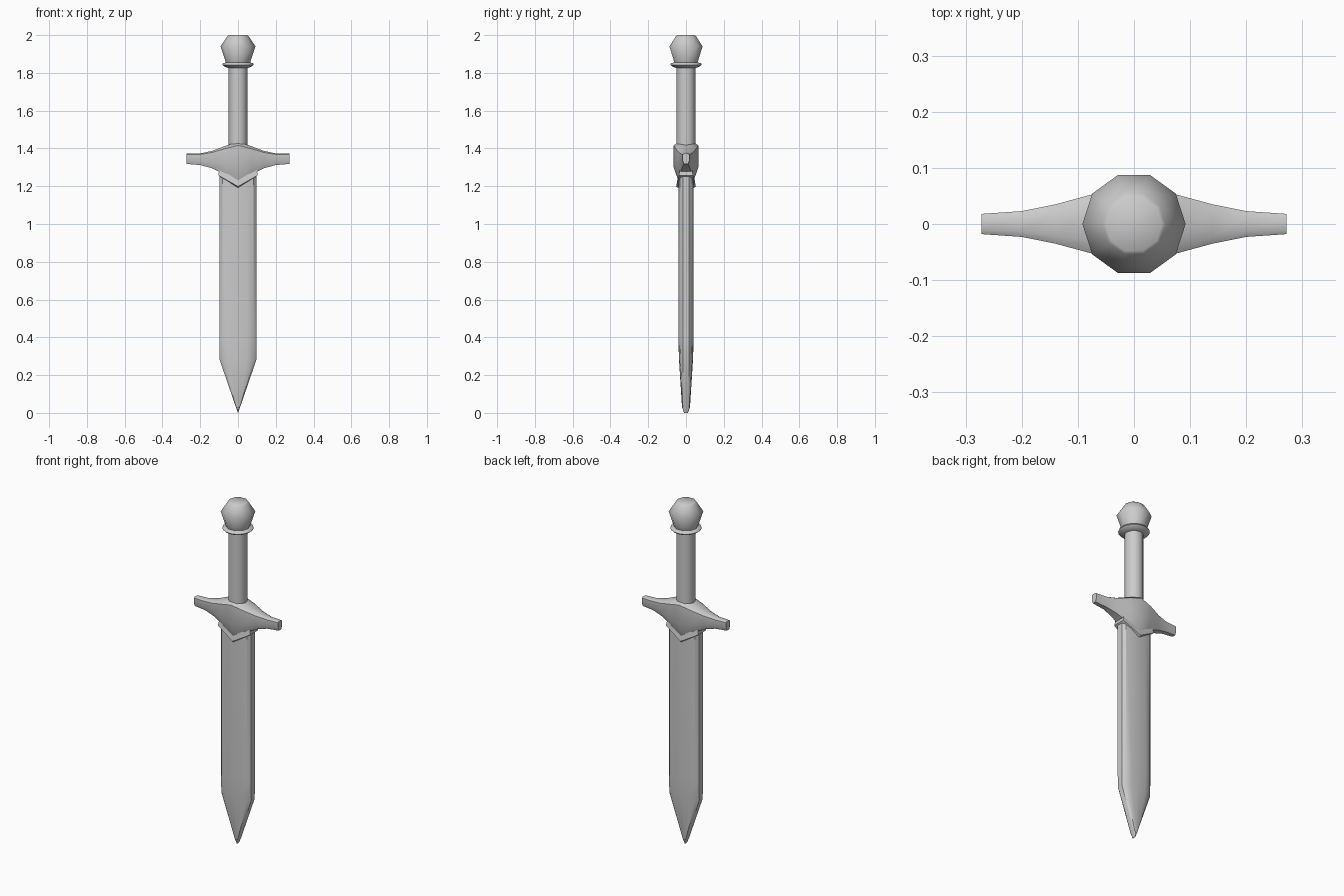
import bpy, bmesh, math

if "Cube" in bpy.data.objects:
    bpy.data.objects.remove(bpy.data.objects["Cube"])

grey = bpy.data.materials.new("plain grey")
grey.use_nodes = True
grey.diffuse_color = (0.6, 0.6, 0.6, 1)
grey.node_tree.nodes["Principled BSDF"].inputs["Base Color"].default_value = (0.6, 0.6, 0.6, 1)


def loft(name, rings, angle=40, split_caps=False):
    """Skin equal-length rings of points and close both ends."""
    bm = bmesh.new()
    rows = [[bm.verts.new(p) for p in ring] for ring in rings]
    n = len(rows[0])
    for a, b in zip(rows, rows[1:]):
        for i in range(n):
            j = (i + 1) % n
            bm.faces.new((a[i], a[j], b[j], b[i]))
    for row in (rows[0], rows[-1]):
        if split_caps:
            h = n // 2
            bm.faces.new(row[:h + 1])
            bm.faces.new(row[h:] + row[:1])
        else:
            bm.faces.new(row)
    bmesh.ops.recalc_face_normals(bm, faces=bm.faces[:])
    mesh = bpy.data.meshes.new(name)
    bm.to_mesh(mesh)
    bm.free()
    mesh.materials.append(grey)
    ob = bpy.data.objects.new(name, mesh)
    bpy.context.collection.objects.link(ob)
    bpy.ops.object.select_all(action='DESELECT')
    ob.select_set(True)
    bpy.context.view_layer.objects.active = ob
    bpy.ops.object.shade_smooth_by_angle(angle=math.radians(angle))
    return ob


def turned(name, profile, sides, angle=40):
    """Round part from (radius, z) pairs."""
    turn = [2 * math.pi * i / sides for i in range(sides)]
    return loft(name, [[(r * math.cos(t), r * math.sin(t), z) for t in turn]
                       for r, z in profile], angle)


# Pommel, its collar and the grip
turned("pommel", [(0.06, 1.84), (0.066, 1.86), (0.092, 1.94), (0.056, 1.995), (0.05, 2.0)], 10, 60)
turned("pommel_collar", [(0.052, 1.825), (0.076, 1.836), (0.083, 1.843),
                         (0.08, 1.851), (0.062, 1.855)], 20, 60)
turned("grip", [(0.05, 1.33), (0.05, 1.84)], 12)

# Crossguard: x, half depth, bottom, top
stations = [(0, 0.065, 1.225, 1.435), (0.07, 0.054, 1.262, 1.412), (0.14, 0.035, 1.296, 1.386),
            (0.2, 0.023, 1.312, 1.374), (0.272, 0.018, 1.318, 1.372)]
stations = [(-x, d, b, t) for x, d, b, t in stations[:0:-1]] + stations
section = [(0.6, 1), (1, 0.82), (1, -0.3), (0.6, -1), (-0.6, -1), (-1, -0.3), (-1, 0.82), (-0.6, 1)]
loft("crossguard", [[(x, d * u, (b + t) / 2 + v * (t - b) / 2) for u, v in section]
                    for x, d, b, t in stations], 50)

# Chevron collar at the blade root
def chevron(w, side_y, mid_y, side_z, mid_z):
    return [(0, -mid_y, mid_z), (w, -side_y, side_z), (w, side_y, side_z),
            (0, mid_y, mid_z), (-w, side_y, side_z), (-w, -side_y, side_z)]

loft("blade_collar", [chevron(0.097, 0.03, 0.045, 1.252, 1.192),
                      chevron(0.104, 0.037, 0.052, 1.258, 1.199),
                      chevron(0.1, 0.033, 0.046, 1.285, 1.232)], 30, True)

# Blade: z, half width, half thickness, half edge thickness
blade = [(0, 0.001, 0.01, 0.006), (0.03, 0.011, 0.021, 0.012), (0.28, 0.097, 0.037, 0.016),
         (0.4, 0.097, 0.041, 0.017), (1.275, 0.097, 0.041, 0.017)]
rings = []
for z, w, t, e in blade:
    quarter = [(0, t), (0.5 * w, 0.96 * t), (0.85 * w, 0.8 * t), (w, e)]
    half = quarter + [(x, -y) for x, y in quarter[::-1]]
    rings.append([(x, y, z) for x, y in half + [(-x, -y) for x, y in half[1:-1]]])
loft("blade", rings, 35)
